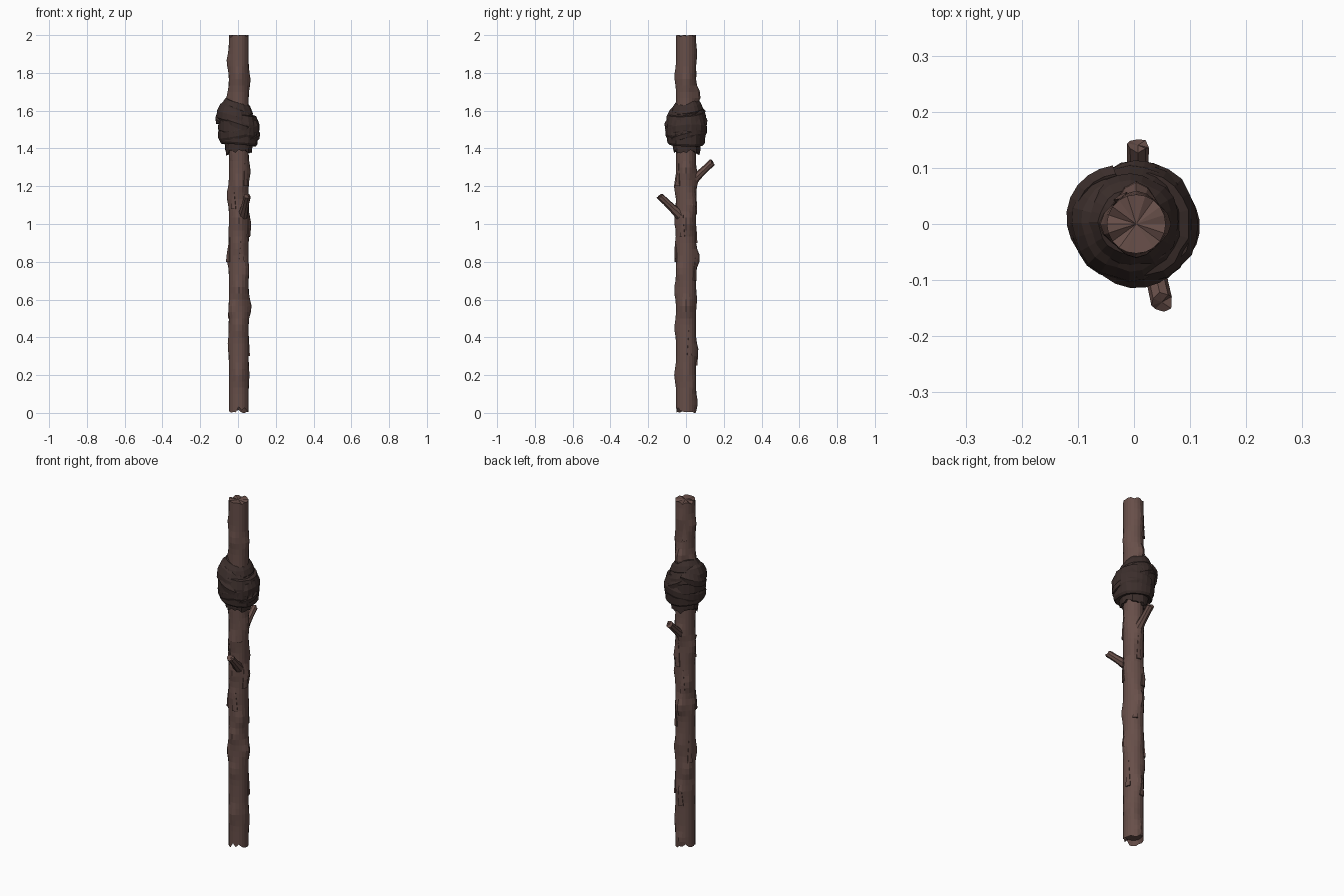
import bpy, math, random
from mathutils import Vector

if "Cube" in bpy.data.objects:
    bpy.data.objects.remove(bpy.data.objects["Cube"])

random.seed(4)
CX = 0.004  # trunk axis x


def material(name, col):
    m = bpy.data.materials.new(name)
    m.diffuse_color = (*col, 1)
    m.use_nodes = True
    m.node_tree.nodes["Principled BSDF"].inputs["Base Color"].default_value = m.diffuse_color
    return m


BARK = material("bark", (0.135, 0.077, 0.066))
CLOTH = material("dark_cloth", (0.045, 0.028, 0.025))


def loft(name, rings, mat, cap=True, loop=False):
    """Skin equal-length rings of points; optional fan caps or closed section."""
    n = len(rings[0])
    verts = [Vector(p) for r in rings for p in r]
    faces = []
    k = len(rings)
    for i in range(k if loop else k - 1):
        a, b = i * n, ((i + 1) % k) * n
        for j in range(n):
            h = (j + 1) % n
            faces.append((a + j, a + h, b + h, b + j))
    if cap and not loop:
        for start, flip in ((0, True), ((k - 1) * n, False)):
            c = len(verts)
            verts.append(sum(verts[start:start + n], Vector()) / n)
            for j in range(n):
                f = (start + j, start + (j + 1) % n, c)
                faces.append(f[::-1] if flip else f)
    me = bpy.data.meshes.new(name)
    me.from_pydata(verts, [], faces)
    me.materials.append(mat)
    ob = bpy.data.objects.new(name, me)
    bpy.context.collection.objects.link(ob)
    return ob


def angle_gap(a, b):
    return (a - b + math.pi) % (2 * math.pi) - math.pi


# Trunk: round pole with knots (angle, height, bulge)
KNOTS = [(180, 1.86, .012), (0, 1.76, .010), (180, 1.66, .014), (0, 1.28, .010),
         (180, 1.15, .012), (5, 1.0, .014), (180, .82, .011), (0, .56, .016),
         (180, .36, .006), (0, .2, .004), (90, 1.68, .026), (90, 1.9, .007),
         (90, 1.24, .014), (90, .82, .022), (90, .6, .006), (90, .33, .012),
         (90, .05, .010), (270, 1.2, .011), (270, 1.02, .010), (270, .88, .007),
         (270, .65, .011), (270, .45, .009), (270, .2, .010), (270, 1.78, .009),
         (225, 1.4, .010), (45, 1.1, .010), (135, .95, .010), (315, .75, .010),
         (225, .55, .010), (135, .45, .010), (45, .15, .006)]


def trunk_radius(a, z):
    bump = max(h * math.exp(-(angle_gap(a, math.radians(d)) / .5) ** 2
                            - ((z - kz) / .045) ** 2) for d, kz, h in KNOTS)
    return .0525 + bump


N = 20
levels = [i * 2 / 60 for i in range(61)]
bottom_jag = [random.uniform(0, .035) if j % 2 else random.uniform(0, .015) for j in range(N)]
top_jag = [random.uniform(0, .014) if j % 3 == 0 else 0 for j in range(N)]
bottom_jag[3] = 0
rings = []
for i, z in enumerate(levels):
    ring = []
    for j in range(N):
        a = 2 * math.pi * j / N
        zz = z + (bottom_jag[j] if i == 0 else 0) - (top_jag[j] if i == 60 else 0)
        zz = zz if i != 1 else .042
        r = trunk_radius(a, z)
        ring.append((CX + r * math.cos(a), r * math.sin(a), zz))
    rings.append(ring)
# hollowed broken bottom end
inner = [(CX + (x - CX) * .8, y * .8, .03) for x, y, z in rings[0]]
loft("trunk", [inner] + rings, BARK)


# Bark flakes: strips peeling off at the lower end
def flake(name, deg, z, height, spread=14):
    n, rings = 3, []
    for t in (0, .35, .75, 1):
        row = []
        w = math.radians(spread) * (1 - t * .8)
        for lift in (1, 0):
            angs = [-w, 0, w] if lift else [w, 0, -w]
            for s in angs:
                a, zz = math.radians(deg) + s, z + t * height
                r = trunk_radius(a, zz) + (.007 * (1 - t) if lift else -.006)
                row.append((CX + r * math.cos(a), r * math.sin(a), zz))
        rings.append(row)
    loft(name, rings, BARK)


for i, (d, z, h) in enumerate([(110, .9, .13), (60, .7, .12), (200, .8, .14),
                               (150, .5, .16), (285, .8, .12), (340, .93, .14),
                               (100, .25, .12), (20, .3, .15), (240, 1.08, .1),
                               (310, 1.2, .12), (80, 1.05, .14), (120, 1.78, .1)]):
    flake(f"bark_flake_{i + 1}", d, z, h)


# Broken twigs: tapered stubs with splintered ends
def twig(name, p0, p1):
    p0, p1 = Vector(p0), Vector(p1)
    d = (p1 - p0).normalized()
    u = d.cross(Vector((0, 0, 1))).normalized()
    v = u.cross(d)
    rings = []
    for t, r in ((0, .028), (.4, .021), (.7, .019), (1, .0195)):
        rings.append([p0.lerp(p1, t)
                      + (u * math.cos(j * math.pi / 4) + v * math.sin(j * math.pi / 4)) * r
                      + d * (random.uniform(-.012, .006) if t == 1 else 0)
                      for j in range(8)][::-1])
    loft(name, rings, BARK)


twig("front_twig", (.025, -.03, 1.045), (.05, -.141, 1.15))
twig("back_twig", (.007, .03, 1.225), (.007, .141, 1.328))


# Cloth wrap: overlapping tilted bands around the pole
def band(name, prof, tilt, phase, shift=(0, 0), ragged=0, n=24, wob=.003):
    waves = [random.uniform(-wob, wob) for _ in range(n)]
    rag = [random.uniform(0, ragged) for _ in range(n)]
    rings = []
    for i, (r, z) in enumerate(prof):
        ring = []
        for j in range(n):
            a = 2 * math.pi * j / n
            rr = r + waves[j] * min(1, r / .08)
            zz = z + tilt * math.cos(a - math.radians(phase))
            zz += rag[j] if i == 0 else 0
            ring.append((shift[0] + rr * math.cos(a), shift[1] + rr * math.sin(a), zz))
        rings.append(ring)
    inner = [(CX + .045 * math.cos(2 * math.pi * j / n), .045 * math.sin(2 * math.pi * j / n),
              rings[0][j][2] + .012) for j in range(n)]
    loft(name, [inner] + rings, CLOTH)


band("wrap_skirt", [(.070, 1.365), (.072, 1.40), (.076, 1.45), (.04, 1.46)],
     .004, 0, (.004, .004), ragged=.03)
band("wrap_lower_band", [(.092, 1.418), (.101, 1.43), (.106, 1.485), (.10, 1.53), (.05, 1.54)],
     .008, 200, (.004, 0))
band("wrap_middle_band", [(.099, 1.468), (.108, 1.485), (.107, 1.54), (.094, 1.585), (.05, 1.60)],
     .018, 160, (.004, 0))
band("wrap_upper_band", [(.094, 1.518), (.106, 1.54), (.102, 1.575), (.085, 1.61), (.05, 1.635)],
     .026, 170, (-.008, .002))
band("wrap_top_band", [(.08, 1.58), (.086, 1.60), (.074, 1.63), (.057, 1.655), (.04, 1.655)],
     .018, 140, (-.006, .004))
band("wrap_cross_band", [(.098, 1.455), (.108, 1.475), (.1095, 1.505), (.098, 1.535), (.05, 1.54)],
     .022, 20, (.006, .001))


# Loose cloth folds lying over the bands
def fold(name, deg, span, z0, z1, r0, width):
    rings = []
    for i in range(9):
        t = i / 8
        a = math.radians(deg + span * t)
        z, w = z0 + (z1 - z0) * t, width * (.35 + .65 * math.sin(math.pi * t))
        r = r0 + .012 * math.sin(math.pi * t)
        rings.append([(rr * math.cos(a), rr * math.sin(a), z + dz) for rr, dz in
                      ((r, -w), (r + .004, 0), (r - .012, w), (r - .03, w * .6), (r - .03, -w))])
    loft(name, rings, CLOTH)


fold("wrap_fold_left", 110, 95, 1.60, 1.545, .107, .035)
fold("wrap_fold_front", 225, 110, 1.56, 1.49, .099, .028)
fold("wrap_fold_back", 40, 80, 1.50, 1.58, .098, .028)
fold("wrap_fold_right", -50, 85, 1.45, 1.50, .102, .025)
